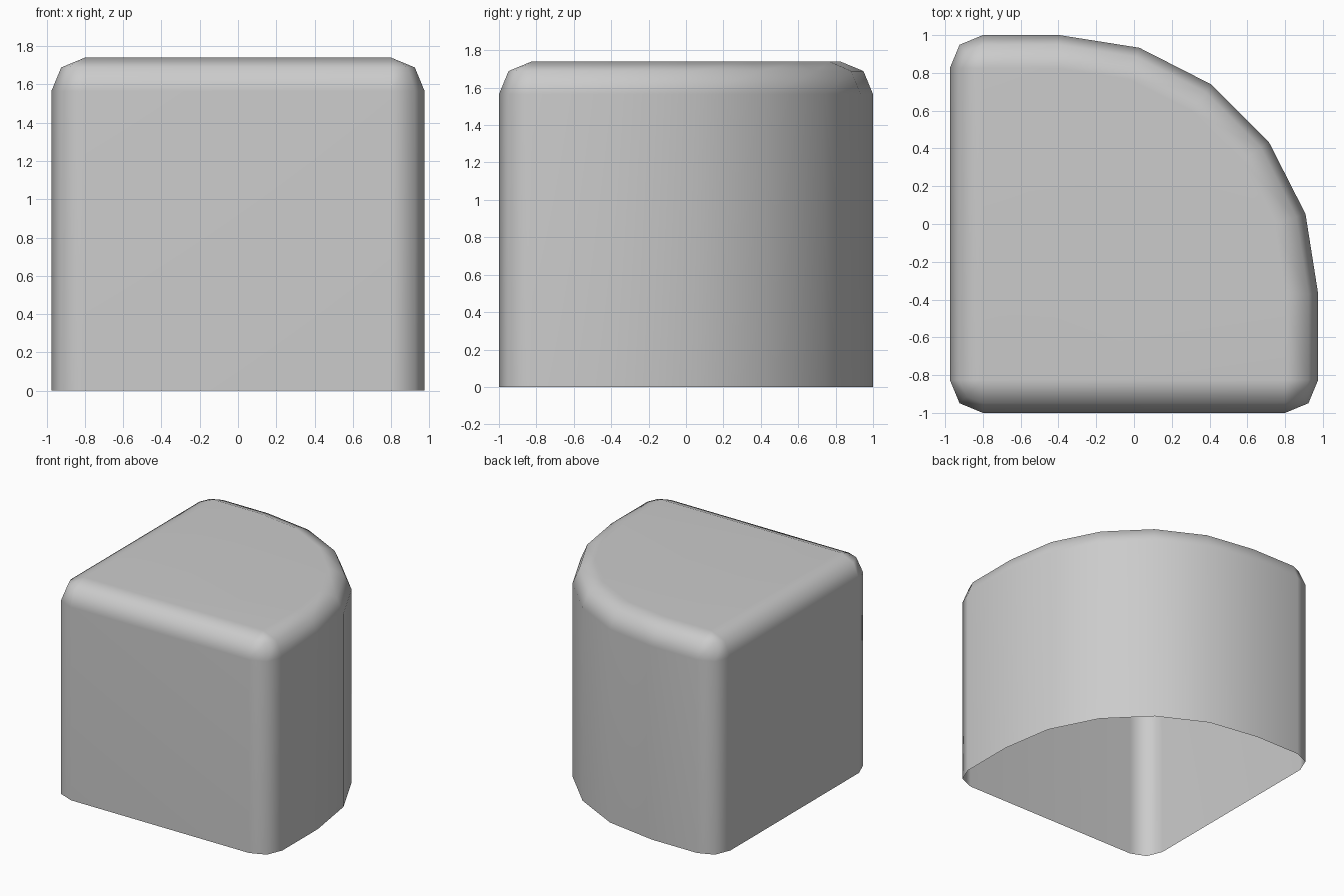
import bpy, bmesh
from math import sin, cos, radians

if "Cube" in bpy.data.objects:
    bpy.data.objects.remove(bpy.data.objects["Cube"])

R = 0.175      # radius of rounded edges and corners
BIG = 1.37     # radius of the curved back-right wall
HEIGHT = 1.74

# Outline arcs, counter-clockwise: centre, radius, start angle, segments
ARCS = [
    ((-0.8, -0.825), R, 180, 2),
    ((0.8, -0.825), R, 270, 2),
    ((-0.395, -0.37), BIG, 0, 5),
    ((-0.8, 0.825), R, 90, 2),
]


def outline(inset, z):
    """Quarter-round outline shrunk by inset at height z."""
    pts = []
    for (cx, cy), rad, start, segs in ARCS:
        for i in range(segs + 1):
            a = radians(start + 90 * i / segs)
            pts.append((cx + (rad - inset) * cos(a), cy + (rad - inset) * sin(a), z))
    return pts


# Rings: open base, then the two-step rounded top edge
levels = [(0, 0)]
for k in range(3):
    a = radians(45 * k)
    levels.append((R * (1 - cos(a)), HEIGHT - R + R * sin(a)))

bm = bmesh.new()
rings = [[bm.verts.new(p) for p in outline(d, z)] for d, z in levels]
n = len(rings[0])
for low, high in zip(rings, rings[1:]):
    for i in range(n):
        j = (i + 1) % n
        bm.faces.new((low[i], low[j], high[j], high[i]))

# Flat top; collapsed corner points are merged
bm.faces.new(rings[-1])
bmesh.ops.remove_doubles(bm, verts=bm.verts, dist=0.001)
for f in bm.faces:
    f.smooth = True

mesh = bpy.data.meshes.new("rounded_quarter_shell")
bm.to_mesh(mesh)
bm.free()
shell = bpy.data.objects.new("rounded_quarter_shell", mesh)
bpy.context.collection.objects.link(shell)

# Keeps the large faces flat-looking while the edges stay soft
shell.modifiers.new("weighted_normals", 'WEIGHTED_NORMAL')
